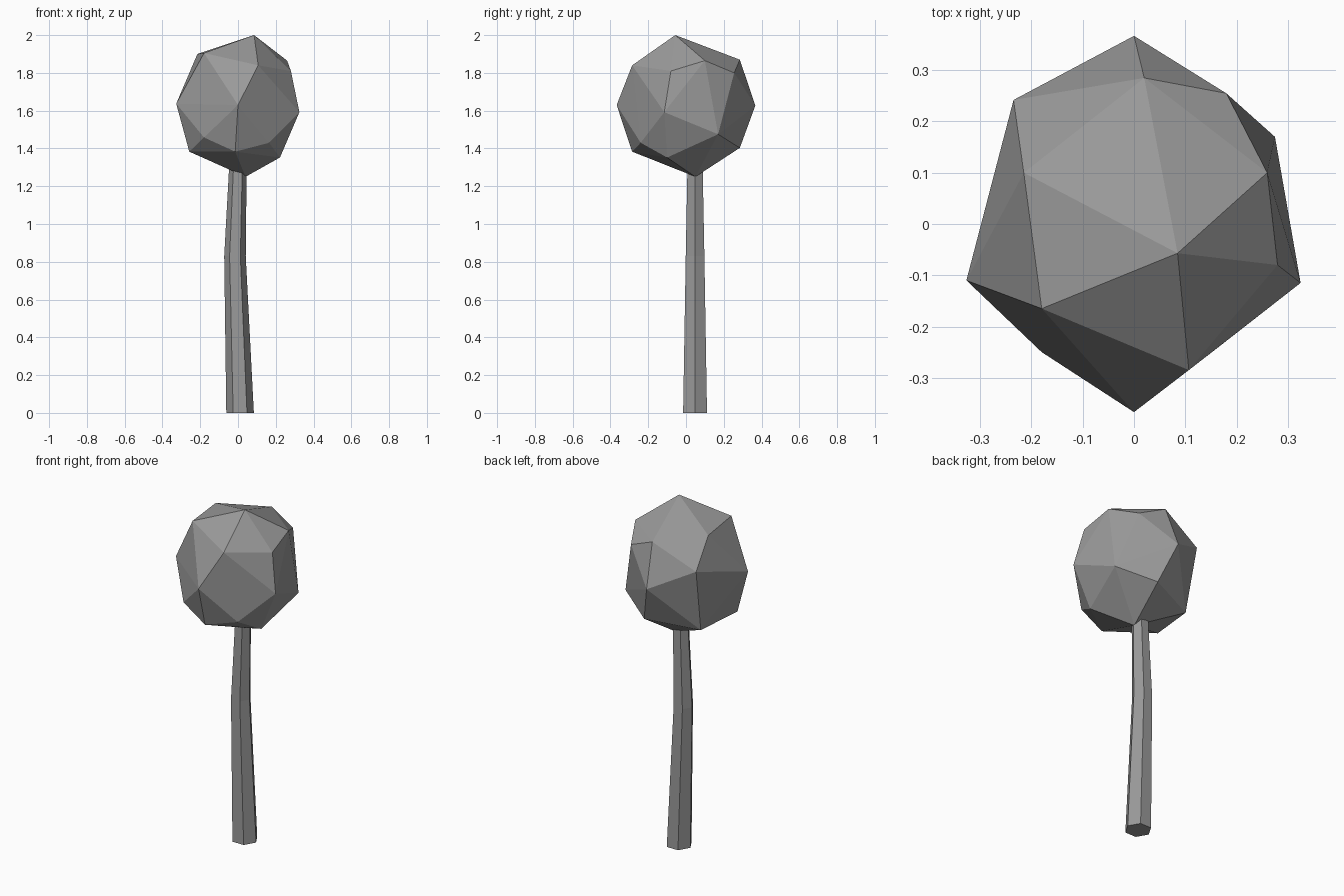
import bpy, bmesh
from math import cos, sin, pi

if "Cube" in bpy.data.objects:
    bpy.data.objects.remove(bpy.data.objects["Cube"])

grey = bpy.data.materials.new("dark_grey")
grey.diffuse_color = (0.32, 0.32, 0.32, 1)
grey.use_nodes = True
grey.node_tree.nodes["Principled BSDF"].inputs["Base Color"].default_value = grey.diffuse_color


def finish(bm, name):
    bmesh.ops.recalc_face_normals(bm, faces=bm.faces)
    mesh = bpy.data.meshes.new(name)
    bm.to_mesh(mesh)
    bm.free()
    mesh.materials.append(grey)
    obj = bpy.data.objects.new(name, mesh)
    bpy.context.collection.objects.link(obj)
    return obj


# Trunk: six-sided tube through slightly bent, tapering rings (x, z, radius)
bm = bmesh.new()
rings = []
for x, z, r in [(0.011, 0.0, 0.073), (-0.016, 0.83, 0.057), (0.0, 1.32, 0.046)]:
    rings.append([bm.verts.new((x + r * cos(i * pi / 3), 0.048 + r * sin(i * pi / 3), z))
                  for i in range(6)])
for lower, upper in zip(rings, rings[1:]):
    for i in range(6):
        j = (i + 1) % 6
        bm.faces.new((lower[i], lower[j], upper[j], upper[i]))
bm.faces.new(rings[0][::-1])
bm.faces.new(rings[-1])
finish(bm, "trunk")

# Crown: faceted irregular ball, the hull of a few corner points
corners = [
    # top
    (0.085, -0.057, 2.0), (-0.18, -0.165, 1.905), (-0.215, 0.10, 1.90),
    (0.02, 0.285, 1.87), (0.26, 0.10, 1.865), (0.107, -0.285, 1.84),
    # middle
    (0.28, -0.08, 1.81), (0.18, 0.255, 1.80), (-0.235, 0.242, 1.745),
    (-0.327, -0.11, 1.637), (0.0, -0.367, 1.63), (0.0, 0.367, 1.627),
    (0.325, -0.115, 1.592),
    # bottom
    (0.275, 0.17, 1.475), (-0.18, -0.25, 1.458), (0.165, -0.24, 1.43),
    (0.073, 0.285, 1.403), (-0.258, -0.11, 1.383), (-0.015, -0.285, 1.383),
    (-0.216, 0.171, 1.37), (0.222, -0.10, 1.352), (0.04, 0.05, 1.25),
]
bm = bmesh.new()
for c in corners:
    bm.verts.new(c)
bmesh.ops.convex_hull(bm, input=bm.verts)
bmesh.ops.delete(bm, geom=[v for v in bm.verts if not v.link_faces], context='VERTS')
finish(bm, "crown")
